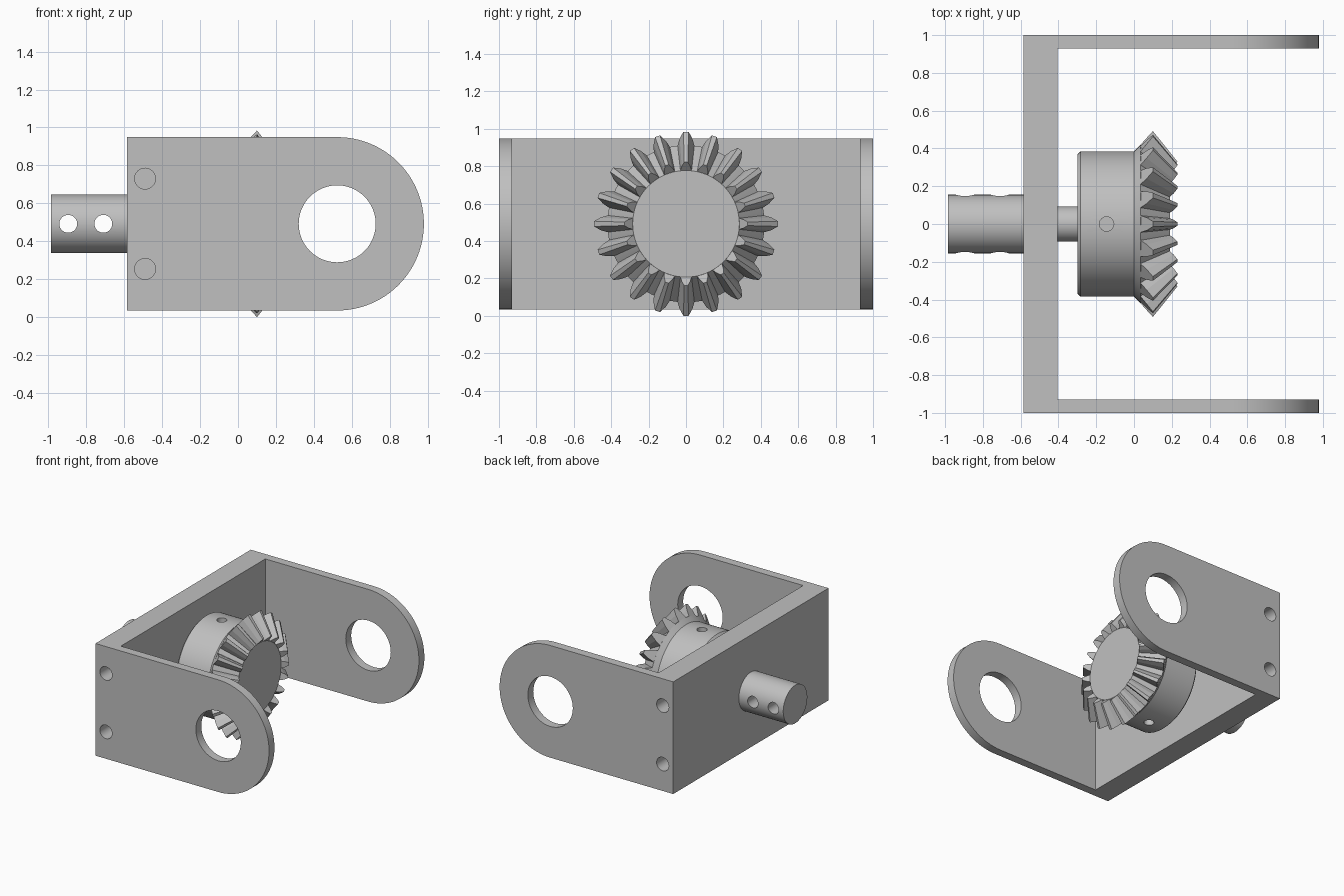
import bpy, bmesh
from math import sin, cos, pi, radians
from mathutils import Matrix, Vector

if "Cube" in bpy.data.objects:
    bpy.data.objects.remove(bpy.data.objects["Cube"], do_unlink=True)

AXIS_Z = 0.492      # height of the shaft axis
TEETH = 20

steel = bpy.data.materials.new("steel_grey")
steel.use_nodes = True
GREY = (0.527, 0.527, 0.527, 1)
steel.diffuse_color = GREY
steel.node_tree.nodes["Principled BSDF"].inputs["Base Color"].default_value = GREY


def finish(name, bm):
    bmesh.ops.recalc_face_normals(bm, faces=bm.faces)
    mesh = bpy.data.meshes.new(name)
    bm.to_mesh(mesh)
    bm.free()
    obj = bpy.data.objects.new(name, mesh)
    mesh.materials.append(steel)
    bpy.context.collection.objects.link(obj)
    return obj


def activate(obj):
    bpy.ops.object.select_all(action='DESELECT')
    obj.select_set(True)
    bpy.context.view_layer.objects.active = obj


def smooth(obj):
    activate(obj)
    bpy.ops.object.shade_smooth_by_angle(angle=radians(30))


def prism(name, points, direction):
    """Extrude a closed outline along a vector."""
    bm = bmesh.new()
    face = bm.faces.new([bm.verts.new(p) for p in points])
    out = bmesh.ops.extrude_face_region(bm, geom=[face])
    moved = [v for v in out["geom"] if isinstance(v, bmesh.types.BMVert)]
    bmesh.ops.translate(bm, verts=moved, vec=direction)
    return finish(name, bm)


def lathe(name, profile, steps=96):
    """Spin an (x, radius) profile about the shaft axis."""
    bm = bmesh.new()
    verts = [bm.verts.new((x, 0, AXIS_Z + r)) for x, r in profile]
    edges = [bm.edges.new(pair) for pair in zip(verts, verts[1:])]
    bmesh.ops.spin(bm, geom=verts + edges, cent=(0, 0, AXIS_Z), axis=(1, 0, 0),
                   angle=2 * pi, steps=steps, use_merge=True)
    bmesh.ops.remove_doubles(bm, verts=bm.verts, dist=1e-5)
    return finish(name, bm)


def boolean(obj, cutter, operation='DIFFERENCE'):
    """Apply a boolean and discard the cutter."""
    cutter.hide_render = True
    mod = obj.modifiers.new("cut", 'BOOLEAN')
    mod.object, mod.operation, mod.solver = cutter, operation, 'EXACT'
    activate(obj)
    bpy.ops.object.modifier_apply(modifier=mod.name)
    bpy.data.objects.remove(cutter, do_unlink=True)


def drill(obj, centre, radius, depth, axis):
    bm = bmesh.new()
    turn = Matrix.Rotation(pi / 2, 4, 'X') if axis == 'Y' else Matrix()
    bmesh.ops.create_cone(bm, cap_ends=True, segments=48, radius1=radius, radius2=radius,
                          depth=depth, matrix=Matrix.Translation(centre) @ turn)
    boolean(obj, finish("drill", bm))


# Bracket: U-shaped plan trimmed by a round-ended side outline
BACK, INNER, END = -0.585, -0.405, 0.98
LOW, HIGH, EYE_X = 0.035, 0.949, 0.523
plan = [(BACK, -1), (1.2, -1), (1.2, -0.93), (INNER, -0.93),
        (INNER, 0.93), (1.2, 0.93), (1.2, 1), (BACK, 1)]
bracket = prism("bracket", [(x, y, LOW - 0.1) for x, y in plan], (0, 0, 1.2))
half = (HIGH - LOW) / 2
side = [(BACK - 0.1, -1.1, HIGH), (BACK - 0.1, -1.1, LOW)]
for i in range(49):
    a = -pi / 2 + pi * i / 48
    side.append((EYE_X + half * cos(a), -1.1, AXIS_Z + half * sin(a)))
boolean(bracket, prism("side_outline", side, (0, 2.2, 0)), 'INTERSECT')

# Large eye through both arms, blind screw holes in both ends
drill(bracket, (EYE_X, 0, AXIS_Z), 0.203, 2.4, 'Y')
for y in (-1, 1):
    for z in (-0.238, 0.238):
        drill(bracket, (-0.49, y, AXIS_Z + z), 0.055, 0.5, 'Y')
smooth(bracket)

# Outer shaft with two cross holes
shaft = lathe("outer_shaft", [(-0.985, 0), (-0.985, 0.155), (-0.57, 0.155), (-0.57, 0)])
for x in (-0.895, -0.71):
    drill(shaft, (x, 0, AXIS_Z), 0.047, 0.5, 'Y')
smooth(shaft)

# Thin shaft between bracket and hub
smooth(lathe("inner_shaft", [(-0.42, 0), (-0.42, 0.093), (-0.29, 0.093), (-0.29, 0)]))

# Gear hub and root cone, with set-screw holes above and below
hub = lathe("gear_hub", [(-0.3, 0), (-0.3, 0.367), (-0.283, 0.385), (0, 0.385),
                         (0.035, 0.42), (0.19, 0.285), (0.19, 0)])
for s in (-1, 1):
    drill(hub, (-0.145, 0, AXIS_Z + s * 0.3), 0.038, 0.4, 'Z')
smooth(hub)

# Bevel teeth: tapered sections joined from the large end to the small end
WIDTHS = (0.047, 0.044, 0.034, 0.014)
LARGE = ((0.025, 0.405), (0.037, 0.422), (0.067, 0.456), (0.1, 0.492))
SMALL = ((0.18, 0.275), (0.19, 0.285), (0.21, 0.307), (0.23, 0.33))
bm = bmesh.new()
for t in range(TEETH):
    turn = Matrix.Rotation(2 * pi * t / TEETH, 3, 'X')
    rings = []
    for stations, scale in ((LARGE, 1), (SMALL, 0.67)):
        rows = list(zip(stations, WIDTHS))
        pts = [(x, -w * scale, r) for (x, r), w in rows]
        pts += [(x, w * scale, r) for (x, r), w in reversed(rows)]
        rings.append([bm.verts.new(turn @ Vector(p) + Vector((0, 0, AXIS_Z))) for p in pts])
    a, b = rings
    bm.faces.new(a)
    bm.faces.new(b)
    for i in range(len(a)):
        j = (i + 1) % len(a)
        bm.faces.new((a[i], a[j], b[j], b[i]))
finish("gear_teeth", bm)
